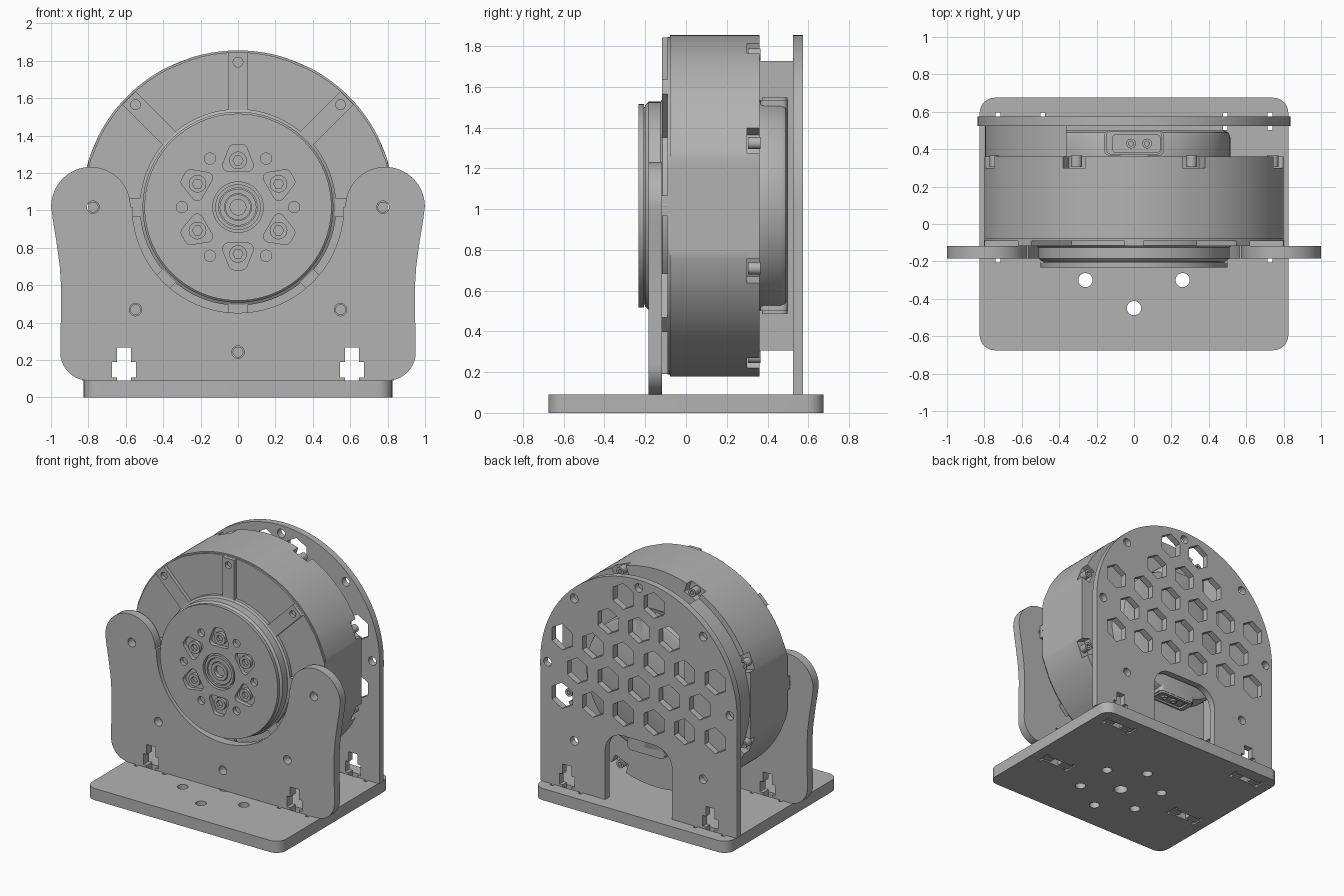
import bpy, bmesh
from math import pi, sin, cos, radians, acos, degrees

if "Cube" in bpy.data.objects:
    bpy.data.objects.remove(bpy.data.objects["Cube"])

grey = bpy.data.materials.new("plain grey")
grey.use_nodes = True
grey.diffuse_color = (0.45, 0.45, 0.45, 1)
grey.node_tree.nodes["Principled BSDF"].inputs["Base Color"].default_value = (0.45, 0.45, 0.45, 1)

CZ = 1.017      # height of the motor axis
BOLT_R = 0.775  # bolt circle of the housing


# ---- outline helpers (2D point lists) ----
def arc(cx, cy, r, a0, a1, n=24):
    return [(cx + r * cos(radians(a0 + (a1 - a0) * i / n)),
             cy + r * sin(radians(a0 + (a1 - a0) * i / n))) for i in range(n + 1)]


def ring(cx, cy, r, n=32, start=0):
    return arc(cx, cy, r, start, start + 360, n)[:-1]


def round_rect(x0, y0, x1, y1, r, n=8):
    return (arc(x1 - r, y0 + r, r, -90, 0, n) + arc(x1 - r, y1 - r, r, 0, 90, n)
            + arc(x0 + r, y1 - r, r, 90, 180, n) + arc(x0 + r, y0 + r, r, 180, 270, n))


def polar(r, deg):
    return r * cos(radians(deg)), CZ + r * sin(radians(deg))


def turn(points, deg):
    """Rotate points from the axis frame and lift them to the motor axis."""
    c, s = cos(radians(deg)), sin(radians(deg))
    return [(x * c - y * s, CZ + x * s + y * c) for x, y in points]


def mirrored(half):
    return half + [(-x, z) for x, z in reversed(half)]


# ---- solid helpers ----
def finish(ob):
    bm = bmesh.new()
    bm.from_mesh(ob.data)
    bmesh.ops.remove_doubles(bm, verts=bm.verts, dist=1e-5)
    bmesh.ops.recalc_face_normals(bm, faces=bm.faces)
    bm.to_mesh(ob.data)
    bm.free()
    ob.data.materials.clear()
    ob.data.materials.append(grey)
    bpy.ops.object.select_all(action='DESELECT')
    ob.select_set(True)
    bpy.context.view_layer.objects.active = ob
    bpy.ops.object.shade_smooth_by_angle(angle=radians(28))
    return ob


def plate(name, outlines, lo, hi, upright=True):
    """Extrude an outline with holes, along y if upright, else along z."""
    cu = bpy.data.curves.new(name, 'CURVE')
    cu.dimensions = '2D'
    cu.fill_mode = 'BOTH'
    cu.extrude = (hi - lo) / 2
    for pts in outlines:
        sp = cu.splines.new('POLY')
        sp.points.add(len(pts) - 1)
        for p, (x, y) in zip(sp.points, pts):
            p.co = (x, y, 0, 1)
        sp.use_cyclic_u = True
    ob = bpy.data.objects.new(name, cu)
    bpy.context.collection.objects.link(ob)
    mid = (lo + hi) / 2
    ob.location = (0, mid, 0) if upright else (0, 0, mid)
    ob.rotation_euler = (pi / 2 if upright else 0, 0, 0)
    bpy.ops.object.select_all(action='DESELECT')
    ob.select_set(True)
    bpy.context.view_layer.objects.active = ob
    bpy.ops.object.convert(target='MESH')
    return finish(bpy.context.view_layer.objects.active)


def lathe(name, profile, steps=96):
    """Spin a (radius, y) profile about the motor axis."""
    bm = bmesh.new()
    vs = [bm.verts.new((r, y, 0)) for r, y in profile]
    es = [bm.edges.new(p) for p in zip(vs, vs[1:])]
    bmesh.ops.spin(bm, geom=vs + es, cent=(0, 0, 0), axis=(0, 1, 0), angle=2 * pi, steps=steps)
    me = bpy.data.meshes.new(name)
    bm.to_mesh(me)
    bm.free()
    ob = bpy.data.objects.new(name, me)
    ob.location.z = CZ
    bpy.context.collection.objects.link(ob)
    return finish(ob)


# ---- base plate with tab slots and bolt pattern ----
FRONT, BACK = (-0.185, -0.118), (0.525, 0.575)


def slot(side, y0, y1):
    e, w = 0.022, 0.025
    a, b = 0.475, 0.74
    low = [(a, y0 - e), (a + w, y0 - e), (a + w, y0), (b - w, y0), (b - w, y0 - e), (b, y0 - e)]
    return [(side * x, y) for x, y in low + [(x, y0 + y1 - y) for x, y in reversed(low)]]


base_holes = [ring(0, -0.15, 0.05)]
base_holes += [ring(0.3 * cos(radians(a)), -0.15 + 0.3 * sin(radians(a)), 0.038) for a in range(30, 390, 60)]
base_holes += [slot(s, *ys) for s in (-1, 1) for ys in (FRONT, BACK)]
plate("base_plate", [round_rect(-0.825, -0.675, 0.825, 0.675, 0.08)] + base_holes, 0, 0.09, upright=False)

# ---- upright brackets: two tabs and a cross-shaped nut slot at each foot ----
foot = [(0.475, 0.09), (0.475, 0.01), (0.572, 0.01), (0.572, 0.107), (0.545, 0.107), (0.545, 0.19),
        (0.572, 0.19), (0.572, 0.267)]
foot += [(1.219 - x, z) for x, z in reversed(foot)]
foot = [(x if x < 0.7 else 0.74, z) for x, z in foot]

half = foot + arc(0.80, 0.24, 0.15, -90, 0, 10)
half += [(0.945, 0.58), (0.953, 0.70), (0.972, 0.84), (0.99, 0.95)]
half += arc(0.787, 1.02, 0.212, 0, 180, 32) + arc(0, CZ, 0.565, 0, -88, 40)
holes = [ring(*polar(BOLT_R, a), 0.033) for a in (0, 180, 225, 270, 315)]
plate("front_bracket", [mirrored(half)] + holes, *FRONT)

half = arc(0.135, 0.47, 0.15, 90, 0, 10) + [(0.285, 0.09)] + foot + [(0.835, 0.09)]
half += arc(0, CZ, 0.837, 0, 89, 48)
holes = [ring(*polar(BOLT_R, a), 0.033) for a in range(-45, 226, 45)]
rows = [(2, 3), (3, 2), (6, 1), (5, 0), (6, -1)]
for count, row in rows:
    holes += [ring((i - (count - 1) / 2) * 0.26, CZ + row * 0.225, 0.1, 6, 30) for i in range(count)]
plate("back_bracket", [mirrored(half)] + holes, *BACK)


# ---- motor housing: round with two side flats, notched at the rear ----
def housing(r, notch=None, flat=0.8):
    pts = []
    for k in range(8):
        a = 22.5 + 45 * k
        pts += arc(0, CZ, r, a - 40.5, a - 4.5, 20)
        if notch:
            pts += arc(0, CZ, notch, a - 4.5, a + 4.5, 4)
    return [(max(-flat, min(flat, x)), z) for x, z in pts]


plate("housing_front_rim", [housing(0.828)], -0.09, -0.078)
plate("housing_body", [housing(0.838)], -0.078, 0.30)
plate("housing_rear", [housing(0.838, 0.765)], 0.30, 0.36)
for k in range(8):
    x, z = polar(0.803, 22.5 + 45 * k)
    plate("rim_screw", [ring(x, z, 0.03, 20), ring(x, z, 0.016, 6)], 0.305, 0.365)

# Radial ribs on the front face
for k in range(8):
    end = 0.8 if k % 4 == 0 else 0.826
    rib = [(0.49, -0.05), (end, -0.05), (end, 0.05), (0.49, 0.05)]
    plate("front_rib", [turn(rib, 45 * k), ring(*polar(BOLT_R, 45 * k), 0.026, 24)], -0.118, -0.085)

# ---- output hub ----
lathe("hub", [(0, -0.2), (0.495, -0.2), (0.51, -0.185), (0.51, -0.125), (0.525, -0.115), (0.525, -0.08), (0, -0.08)])
pocket = []
for cx, cy, r, a0, a1 in ((0.222, -0.052, 0.03, 190, 290), (0.305, -0.02, 0.03, 290, 360),
                          (0.305, 0.02, 0.03, 0, 70), (0.222, 0.052, 0.03, 70, 170)):
    pocket += arc(cx, cy, r, a0, a1, 6)
holes = [turn(pocket, 30 + 60 * k) for k in range(6)]
holes += [ring(*polar(0.3, 60 * k), 0.03, 24) for k in range(6)] + [ring(0, CZ, 0.135, 48)]
plate("hub_face", [ring(0, CZ, 0.5, 96)] + holes, -0.232, -0.207)
plate("hub_groove", [ring(0, CZ, 0.485, 96)] + holes, -0.207, -0.199)
for k in range(6):
    x, z = polar(0.25, 30 + 60 * k)
    plate("hub_bolt", [ring(x, z, 0.047), ring(x, z, 0.027, 6)], -0.225, -0.199)
for outer, inner, y in ((0.122, 0.103, -0.23), (0.098, 0.072, -0.222), (0.068, 0.042, -0.23)):
    plate("centre_ring", [ring(0, CZ, outer, 48), ring(0, CZ, inner, 48)], y, -0.199)

# ---- rear cover, side spacer and connectors ----
lathe("rear_cover", [(0, 0.35), (0.515, 0.35), (0.515, 0.465), (0.505, 0.488), (0.48, 0.5), (0, 0.5)])
half_angle = degrees(acos(0.36 / 0.796))
plate("side_spacer", [arc(0, CZ, 0.796, 180 - half_angle, 180 + half_angle, 48)], 0.35, 0.53)
for side, name in ((1, "top"), (-1, "bottom")):
    def block(part, outlines, near, far):
        z0, z1 = sorted((CZ + side * near, CZ + side * far))
        plate(name + part, outlines, z0, z1, upright=False)
    block("_connector_block", [round_rect(-0.16, 0.365, 0.16, 0.5, 0.03)], 0.4, 0.518)
    block("_connector_rim", [round_rect(-0.15, 0.372, 0.15, 0.498, 0.03),
                             round_rect(-0.115, 0.385, 0.14, 0.475, 0.015)], 0.51, 0.532)
    for x in (-0.015, 0.07):
        block("_connector_pin", [ring(x, 0.43, 0.026, 20), ring(x, 0.43, 0.013, 12)], 0.51, 0.53)
    block("_connector_key", [round_rect(-0.1, 0.40, -0.06, 0.46, 0.005, 2)], 0.51, 0.526)
